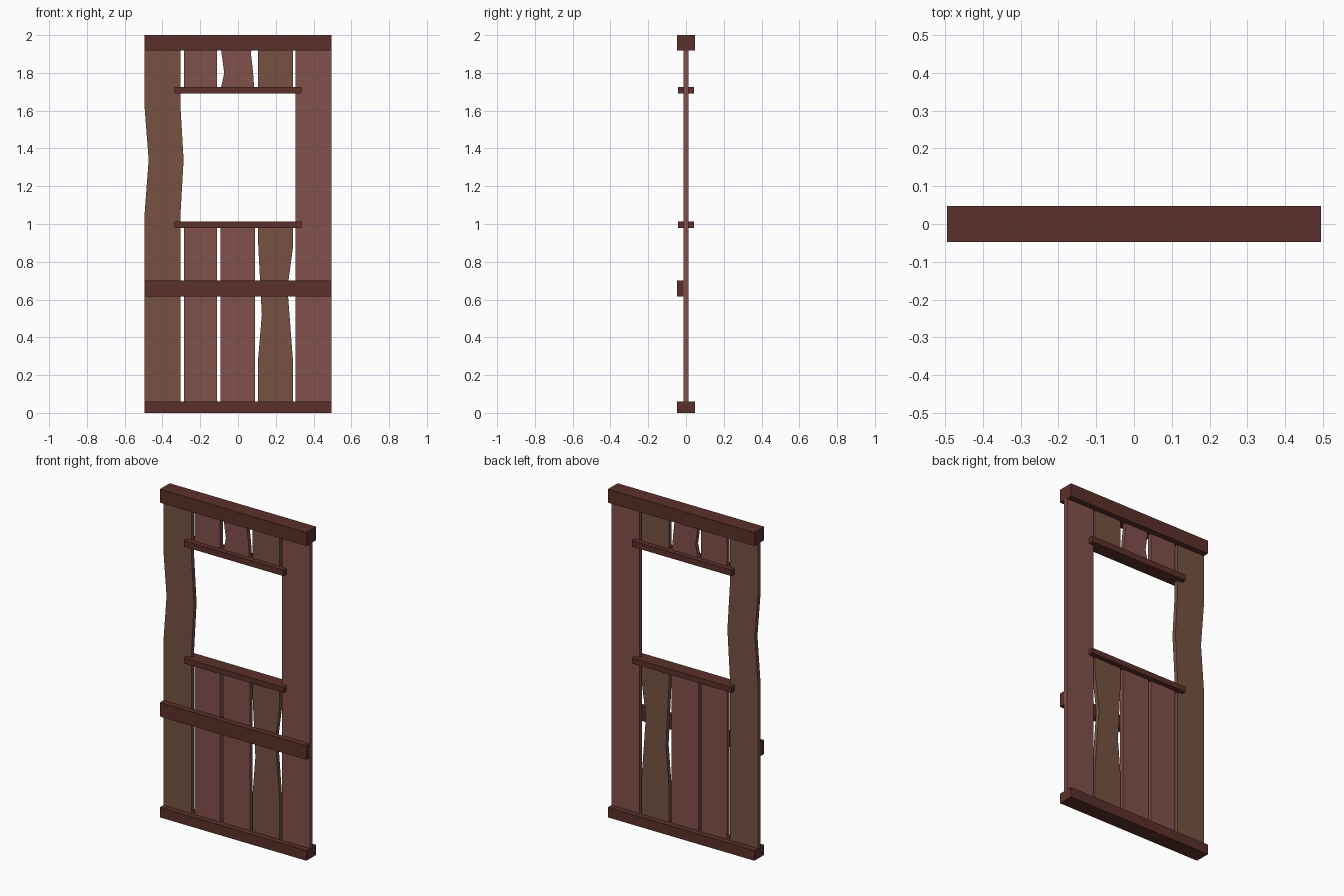
import bpy, bmesh

if "Cube" in bpy.data.objects:
    bpy.data.objects.remove(bpy.data.objects["Cube"])


def material(name, rgb):
    m = bpy.data.materials.new(name)
    m.diffuse_color = (*rgb, 1)
    m.use_nodes = True
    m.node_tree.nodes["Principled BSDF"].inputs["Base Color"].default_value = m.diffuse_color
    return m


BEAM = material("dark_beam_wood", (0.105, 0.030, 0.024))
RED = material("red_plank_wood", (0.22, 0.080, 0.070))
BROWN = material("brown_plank_wood", (0.18, 0.085, 0.055))


def prism(name, outline, y0, y1, mat):
    """Extrude an (x, z) outline from y0 to y1."""
    bm = bmesh.new()
    face = bm.faces.new([bm.verts.new((x, y0, z)) for x, z in outline])
    ext = bmesh.ops.extrude_face_region(bm, geom=[face])
    verts = [v for v in ext["geom"] if isinstance(v, bmesh.types.BMVert)]
    bmesh.ops.translate(bm, verts=verts, vec=(0, y1 - y0, 0))
    bmesh.ops.recalc_face_normals(bm, faces=bm.faces)
    me = bpy.data.meshes.new(name)
    bm.to_mesh(me)
    bm.free()
    me.materials.append(mat)
    ob = bpy.data.objects.new(name, me)
    bpy.context.collection.objects.link(ob)


def beam(name, half, z0, z1, y0, y1):
    prism(name, [(-half, z0), (half, z0), (half, z1), (-half, z1)], y0, y1, BEAM)


def plank(name, x0, x1, z0, z1, mat, left=(), right=()):
    """Vertical board; left/right list (x, z) kinks of a worn edge, bottom to top."""
    outline = [(x0, z0), (x1, z0), *right, (x1, z1), (x0, z1), *reversed(left)]
    prism(name, outline, -0.0125, 0.0125, mat)


# Horizontal beams and window sills
beam("top_beam", 0.494, 1.918, 2.0, -0.047, 0.047)
beam("bottom_beam", 0.494, 0.0, 0.061, -0.047, 0.047)
beam("middle_rail", 0.494, 0.615, 0.70, -0.047, -0.0125)
beam("window_lintel", 0.336, 1.69, 1.726, -0.042, 0.042)
beam("window_sill", 0.336, 0.979, 1.012, -0.042, 0.042)

# Full-height side planks, the left one warped
LOW, HIGH = 0.03, 1.96
plank("left_plank", -0.494, -0.304, LOW, HIGH, BROWN,
      left=[(-0.494, 1.06), (-0.473, 1.34), (-0.494, 1.61)],
      right=[(-0.304, 1.06), (-0.288, 1.34), (-0.304, 1.61)])
plank("right_plank", 0.304, 0.494, LOW, HIGH, RED)

# Short planks below the window
plank("lower_plank_left", -0.285, -0.111, LOW, 0.995, RED)
plank("lower_plank_middle", -0.093, 0.090, LOW, 0.995, RED)
plank("lower_plank_right", 0.107, 0.290, LOW, 0.995, BROWN,
      left=[(0.107, 0.29), (0.126, 0.52), (0.107, 0.89)],
      right=[(0.290, 0.29), (0.262, 0.66), (0.290, 0.87)])

# Short planks above the window
plank("upper_plank_left", -0.285, -0.111, 1.708, HIGH, RED)
plank("upper_plank_middle", -0.093, 0.085, 1.708, HIGH, RED,
      left=[(-0.088, 1.73), (-0.073, 1.80), (-0.088, 1.91)],
      right=[(0.085, 1.73), (0.080, 1.80), (0.068, 1.91)])
plank("upper_plank_right", 0.107, 0.290, 1.708, HIGH, BROWN)
